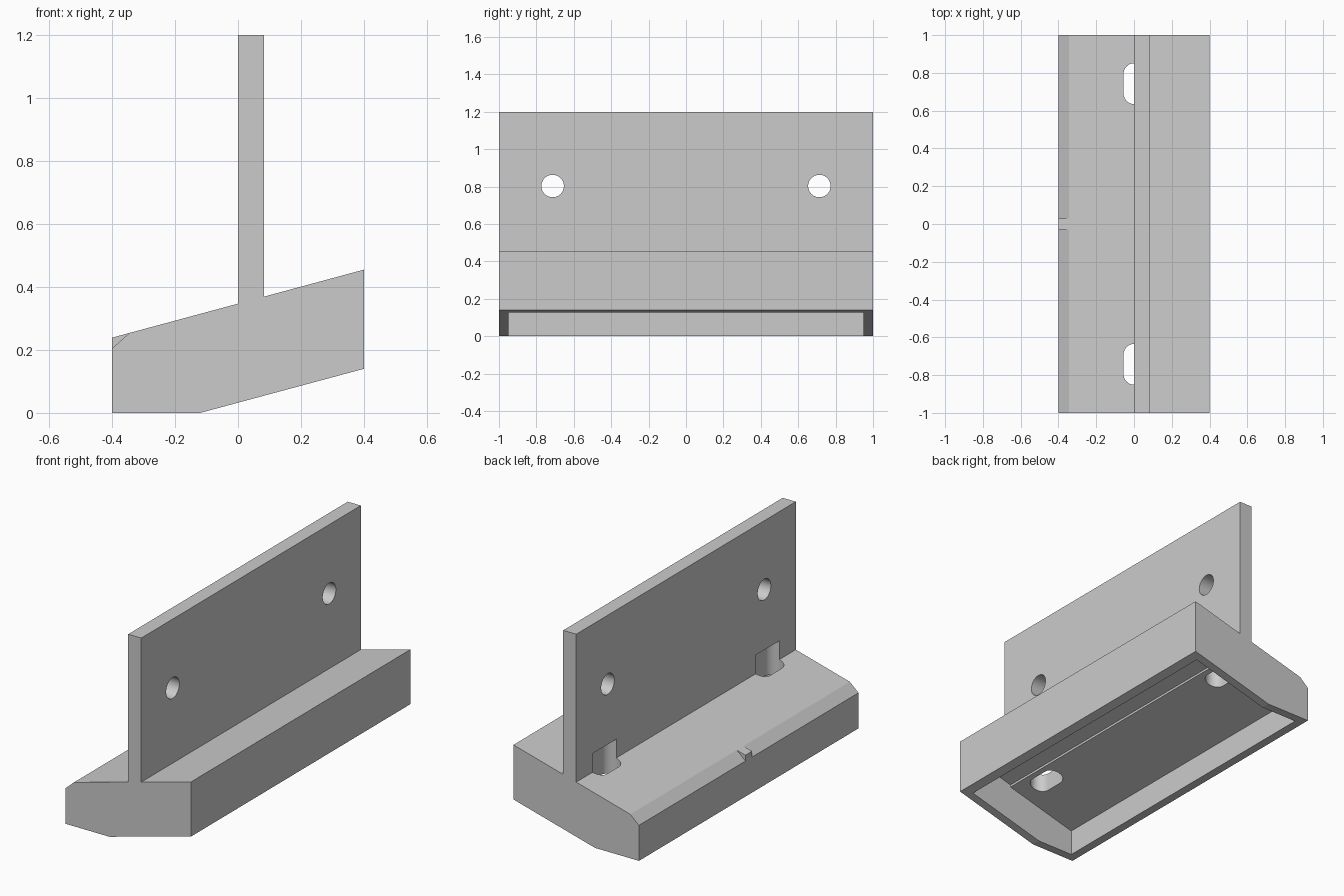
import bpy, bmesh, math

cube = bpy.data.objects.get("Cube")
if cube:
    bpy.data.objects.remove(cube, do_unlink=True)

grey = bpy.data.materials.new("plain grey")
grey.use_nodes = True
colour = (0.6, 0.6, 0.6, 1)
grey.diffuse_color = colour
grey.node_tree.nodes["Principled BSDF"].inputs["Base Color"].default_value = colour

SLOPE = 0.27
HALF = 1.0
WALL = 0.05


def top(x):
    """Height of the sloped deck at x."""
    return 0.347 + SLOPE * x


def prism(name, outline, start, end):
    """Closed solid swept from one list of corners by the vector end - start."""
    bm = bmesh.new()
    face = bm.faces.new([bm.verts.new(p) for p in outline])
    swept = bmesh.ops.extrude_face_region(bm, geom=[face])["geom"]
    moved = [v for v in swept if isinstance(v, bmesh.types.BMVert)]
    bmesh.ops.translate(bm, verts=moved, vec=[b - a for a, b in zip(start, end)])
    bmesh.ops.recalc_face_normals(bm, faces=bm.faces)
    mesh = bpy.data.meshes.new(name)
    bm.to_mesh(mesh)
    bm.free()
    mesh.materials.append(grey)
    obj = bpy.data.objects.new(name, mesh)
    bpy.context.collection.objects.link(obj)
    return obj


def along_y(name, profile, half):
    return prism(name, [(x, -half, z) for x, z in profile], (0, -half, 0), (0, half, 0))


def cut(target, cutter):
    cutter.hide_render = True
    mod = target.modifiers.new("cut", "BOOLEAN")
    mod.operation = "DIFFERENCE"
    mod.solver = "EXACT"
    mod.object = cutter
    bpy.context.view_layer.objects.active = target
    bpy.ops.object.modifier_apply(modifier=mod.name)
    bpy.data.objects.remove(cutter, do_unlink=True)


# Sloped base and upright plate in one section
bracket = along_y("bracket", [
    (-0.4, 0), (-0.12, 0), (0.4, 0.14), (0.4, top(0.4)),
    (0.083, top(0.083)), (0.083, 1.2), (0, 1.2), (0, top(0)),
    (-0.345, top(-0.345)), (-0.4, 0.205)], HALF)

# Hollow underside with a small step in its ceiling
inner = 0.4 - WALL
step = 0.083
cut(bracket, along_y("cavity_cutter", [
    (-inner, -0.1), (inner, -0.1), (inner, top(inner) - 0.092),
    (step, top(step) - 0.092), (step, top(step) - 0.105),
    (-inner, top(-inner) - 0.105)], HALF - WALL))

for side in (-1, 1):
    # Round hole through the plate
    ring = [math.tau * i / 48 for i in range(48)]
    cut(bracket, prism("hole_cutter",
        [(-0.1, side * 0.713 + 0.06 * math.cos(a), 0.803 + 0.06 * math.sin(a)) for a in ring],
        (-0.1, 0, 0), (0.2, 0, 0)))
    # Rounded slot through the deck, notched into the foot of the plate
    radius, reach = 0.055, 0.053
    slot = []
    for end in (1, -1):
        for i in range(25):
            a = math.pi * i / 24 + (0 if end > 0 else math.pi)
            slot.append((radius * math.cos(a),
                         side * 0.743 + end * reach + radius * math.sin(a), 0.1))
    cut(bracket, prism("slot_cutter", slot, (0, 0, 0.1), (0, 0, 0.455)))

# Small centre mark on the bevelled edge
tab = along_y("centre_tab", [
    (-0.4, 0.205), (-0.345, top(-0.345)), (-0.4, top(-0.4))], 0.03)

bpy.ops.object.select_all(action="DESELECT")
bracket.select_set(True)
bpy.context.view_layer.objects.active = bracket
bpy.ops.object.shade_smooth_by_angle(angle=math.radians(12))
